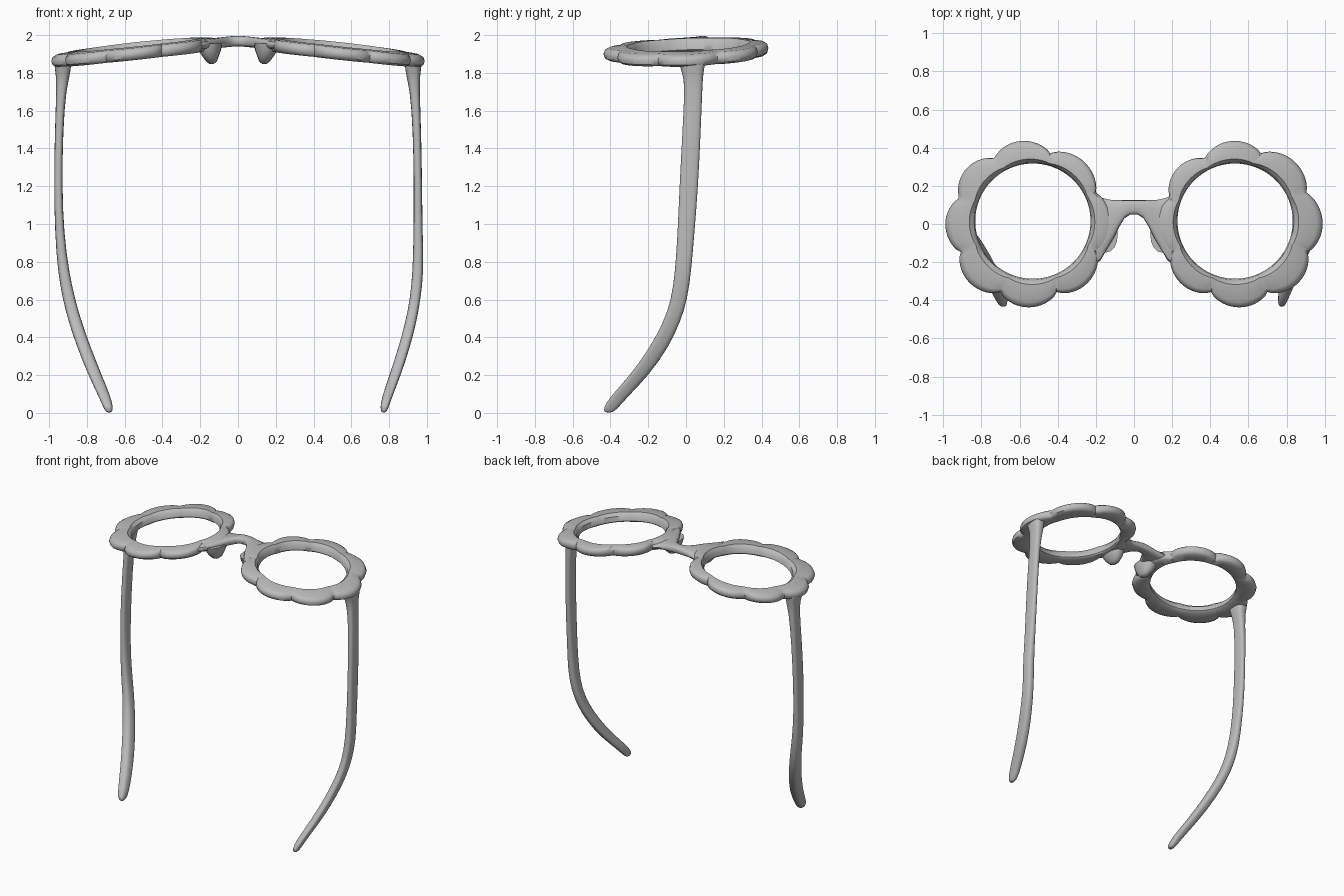
import bpy, bmesh
from math import sin, cos, pi, copysign

cube = bpy.data.objects.get("Cube")
if cube:
    bpy.data.objects.remove(cube, do_unlink=True)

grey = bpy.data.materials.new("plain grey")
grey.use_nodes = True
grey.diffuse_color = (0.5, 0.5, 0.5, 1)
grey.node_tree.nodes["Principled BSDF"].inputs["Base Color"].default_value = (0.5, 0.5, 0.5, 1)


def loft(name, rings, closed=False):
    """Skin a list of equally sized point rings; cap the ends unless closed."""
    bm = bmesh.new()
    loops = [[bm.verts.new(p) for p in ring] for ring in rings]
    n = len(loops[0])
    pairs = list(zip(loops, loops[1:]))
    if closed:
        pairs.append((loops[-1], loops[0]))
    else:
        bm.faces.new(loops[0])
        bm.faces.new(loops[-1])
    for a, b in pairs:
        for i in range(n):
            j = (i + 1) % n
            bm.faces.new((a[i], a[j], b[j], b[i]))
    bmesh.ops.recalc_face_normals(bm, faces=bm.faces)
    mesh = bpy.data.meshes.new(name)
    bm.to_mesh(mesh)
    bm.free()
    mesh.materials.append(grey)
    obj = bpy.data.objects.new(name, mesh)
    bpy.context.collection.objects.link(obj)
    bpy.ops.object.select_all(action="DESELECT")
    obj.select_set(True)
    bpy.context.view_layer.objects.active = obj
    bpy.ops.object.shade_smooth_by_angle(angle=0.8)
    return obj


def rounded(half_u, half_v, power=0.7, n=16):
    """Points of a soft rectangle."""
    soft = lambda c: copysign(abs(c) ** power, c)
    return [(half_u * soft(cos(2 * pi * i / n)), half_v * soft(sin(2 * pi * i / n)))
            for i in range(n)]


def frame_z(x, y):
    """Middle surface of the gently wrapped front frame."""
    return 1.966 - 0.075 * abs(x) - 0.03 * x * x + 0.035 * y


# Scalloped rims: (share of the way from hole to edge, height)
SECTION = [(0, -0.025), (0.12, -0.036), (0.8, -0.034), (0.95, -0.022), (1, 0),
           (0.95, 0.02), (0.8, 0.031), (0.2, 0.034), (0.14, 0.024), (0.04, 0.012)]


def rim(name, side):
    rings = []
    steps = 128
    for k in range(steps):
        t = 2 * pi * k / steps
        lobe = abs(cos(4 * (t - 0.1 * max(0, sin(t))))) ** 0.7
        radius = 0.385 + 0.052 * lobe
        ring = []
        for share, h in SECTION:
            # the hole sits slightly nearer the bridge than the outline
            x = side * (0.53 + 0.022 * share) + cos(t) * (0.302 + (radius - 0.302) * share)
            y = 0.015 * (1 - share) + sin(t) * (0.302 + (radius - 0.302) * share)
            ring.append((x, y, frame_z(x, y) + h))
        rings.append(ring)
    loft(name, rings, closed=True)


# Bridge columns: distance from middle, upper edge, lower edge
HALF_BRIDGE = [(0.02, 0.125, 0.05), (0.05, 0.125, 0.03), (0.08, 0.125, -0.02),
               (0.11, 0.125, -0.08), (0.14, 0.13, -0.13), (0.175, 0.14, -0.19),
               (0.2, 0.15, -0.21)]
columns = [(-x, a, b) for x, a, b in reversed(HALF_BRIDGE)] + HALF_BRIDGE
loft("bridge", [[(x, (a + b) / 2 + u, frame_z(x, (a + b) / 2) + v)
                 for u, v in rounded((a - b) / 2, 0.028)] for x, a, b in columns])

# Temple stations: height, x, y, half thickness, half width
RIGHT = [(1.9, 0.93, 0.03, 0.04, 0.07), (1.86, 0.93, 0.03, 0.047, 0.075),
         (1.8, 0.925, 0.037, 0.04, 0.055), (1.72, 0.935, 0.04, 0.026, 0.047),
         (1.5, 0.948, 0.03, 0.022, 0.049), (1.2, 0.953, 0.015, 0.022, 0.05),
         (0.95, 0.945, 0.0, 0.024, 0.045), (0.75, 0.925, -0.015, 0.03, 0.043),
         (0.6, 0.895, -0.035, 0.033, 0.043), (0.48, 0.862, -0.075, 0.035, 0.045),
         (0.35, 0.817, -0.14, 0.036, 0.05), (0.2, 0.757, -0.245, 0.036, 0.05),
         (0.08, 0.703, -0.36, 0.032, 0.047), (0.025, 0.686, -0.4, 0.026, 0.04),
         (0.0, 0.682, -0.41, 0.014, 0.02)]


def temple(name, side):
    rings = []
    for z, x, y, hx, hy in RIGHT:
        if side > 0:  # the left temple curls in a little less
            x += 0.09 * max(0, 1 - z / 1.0) ** 0.8
            hx *= 0.85 if z < 0.7 else 1
        rings.append([(side * x + u, y + v, z) for u, v in rounded(hx, hy)])
    obj = loft(name, rings)
    sub = obj.modifiers.new("smooth", "SUBSURF")
    sub.levels = sub.render_levels = 1


def nose_pad(name, side):
    stations = [(1.955, 0.15, 0.065, 0.1), (1.92, 0.15, 0.06, 0.09),
                (1.885, 0.145, 0.042, 0.07), (1.86, 0.14, 0.028, 0.045),
                (1.848, 0.14, 0.012, 0.02)]
    loft(name, [[(side * x + u, -0.05 + v, z) for u, v in rounded(hx, hy, 0.9)]
                for z, x, hx, hy in stations])


for label, side in (("left", 1), ("right", -1)):
    rim(label + "_rim", side)
    temple(label + "_temple", side)
    nose_pad(label + "_nose_pad", side)
